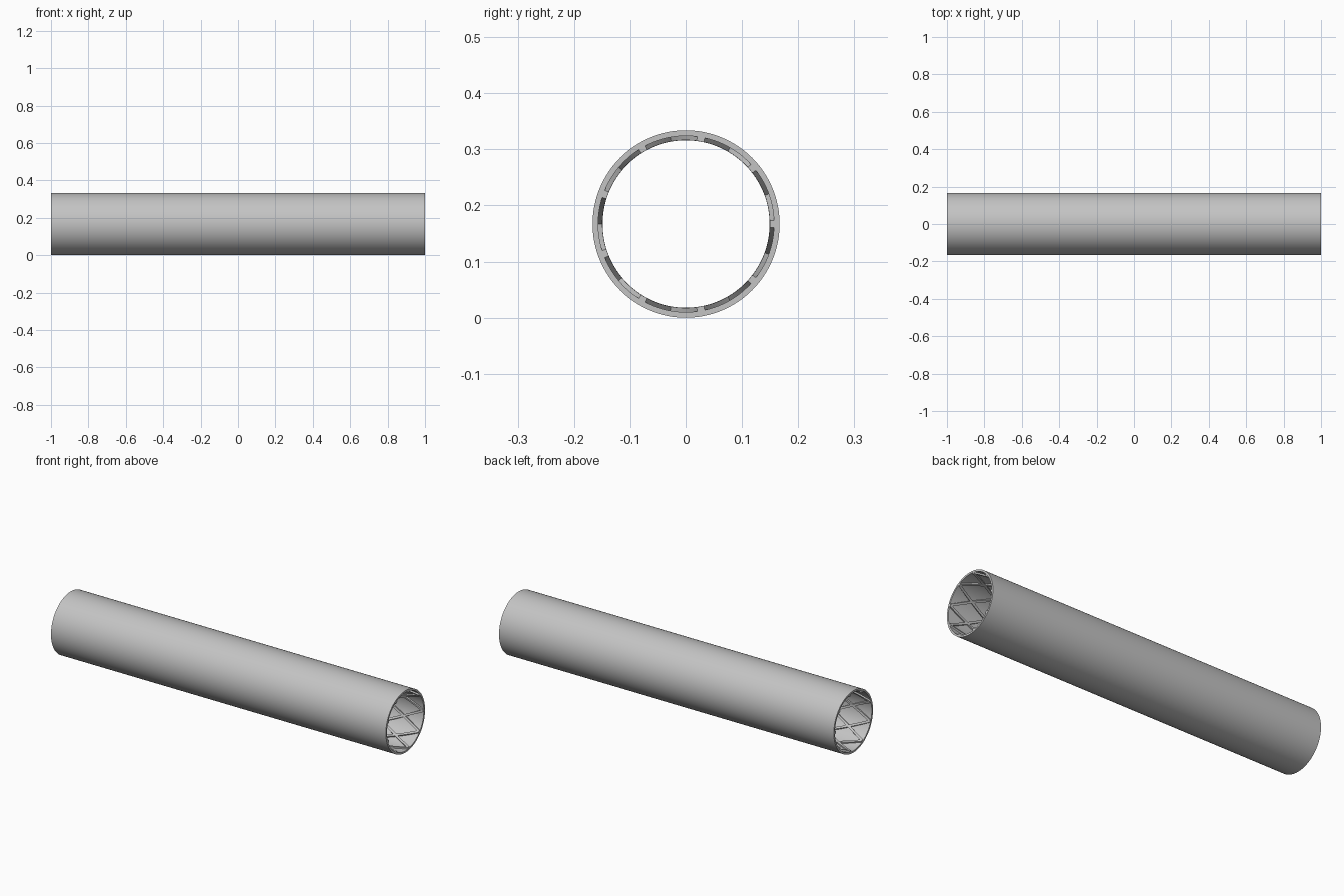
import bpy, bmesh
from math import cos, sin, pi, radians

LENGTH = 2.0
R_OUT = 0.167       # outside of the tube
R_WALL = 0.157      # inside of the tube wall
R_RIB = 0.1495      # inner face of the ribs
RIB_WIDTH = 0.012
RIBS = 9            # ribs per winding direction
TURNS = 1.0         # turns over the whole length
STEPS = 108

if "Cube" in bpy.data.objects:
    bpy.data.objects.remove(bpy.data.objects["Cube"])

grey = bpy.data.materials.new("plain grey")
grey.use_nodes = True
colour = (0.55, 0.55, 0.55, 1)
grey.diffuse_color = colour
grey.node_tree.nodes["Principled BSDF"].inputs["Base Color"].default_value = colour


def finish(bm, name):
    bmesh.ops.recalc_face_normals(bm, faces=bm.faces)
    mesh = bpy.data.meshes.new(name)
    bm.to_mesh(mesh)
    bm.free()
    mesh.materials.append(grey)
    obj = bpy.data.objects.new(name, mesh)
    bpy.context.collection.objects.link(obj)
    bpy.ops.object.select_all(action='DESELECT')
    obj.select_set(True)
    bpy.context.view_layer.objects.active = obj
    bpy.ops.object.shade_smooth_by_angle(angle=radians(35))
    return obj


def point(bm, x, r, a):
    return bm.verts.new((x, r * cos(a), R_OUT + r * sin(a)))


def bridge(bm, ring_a, ring_b):
    n = len(ring_a)
    for i in range(n):
        j = (i + 1) % n
        bm.faces.new((ring_a[i], ring_a[j], ring_b[j], ring_b[i]))


# Hollow tube: a rectangular wall section swept around the x axis
bm = bmesh.new()
SIDES = 128
h = LENGTH / 2
section = [(-h, R_OUT), (h, R_OUT), (h, R_WALL), (-h, R_WALL)]
rings = [[point(bm, x, r, 2 * pi * i / SIDES) for x, r in section]
         for i in range(SIDES)]
for i in range(SIDES):
    bridge(bm, rings[i], rings[(i + 1) % SIDES])
finish(bm, "tube_wall")


# Spiral ribs: a small box section twisted along the tube's inside
def spiral_ribs(name, direction):
    bm = bmesh.new()
    slope = 2 * pi * TURNS / LENGTH * R_WALL
    half = RIB_WIDTH / 2 * (1 + slope ** 2) ** 0.5 / R_WALL
    root = R_WALL + 0.002    # ribs sink slightly into the wall
    box = [(root, -half), (root, half), (R_RIB, half), (R_RIB, -half)]
    for k in range(RIBS):
        start = 2 * pi * k / RIBS
        loops = []
        for s in range(STEPS + 1):
            t = s / STEPS
            a = start + direction * 2 * pi * TURNS * t
            loops.append([point(bm, h - LENGTH * t, r, a + d) for r, d in box])
        for first, second in zip(loops, loops[1:]):
            bridge(bm, first, second)
        bm.faces.new(loops[0])
        bm.faces.new(loops[-1])
    return finish(bm, name)


spiral_ribs("spiral_ribs_clockwise", -1)
spiral_ribs("spiral_ribs_counterclockwise", 1)
